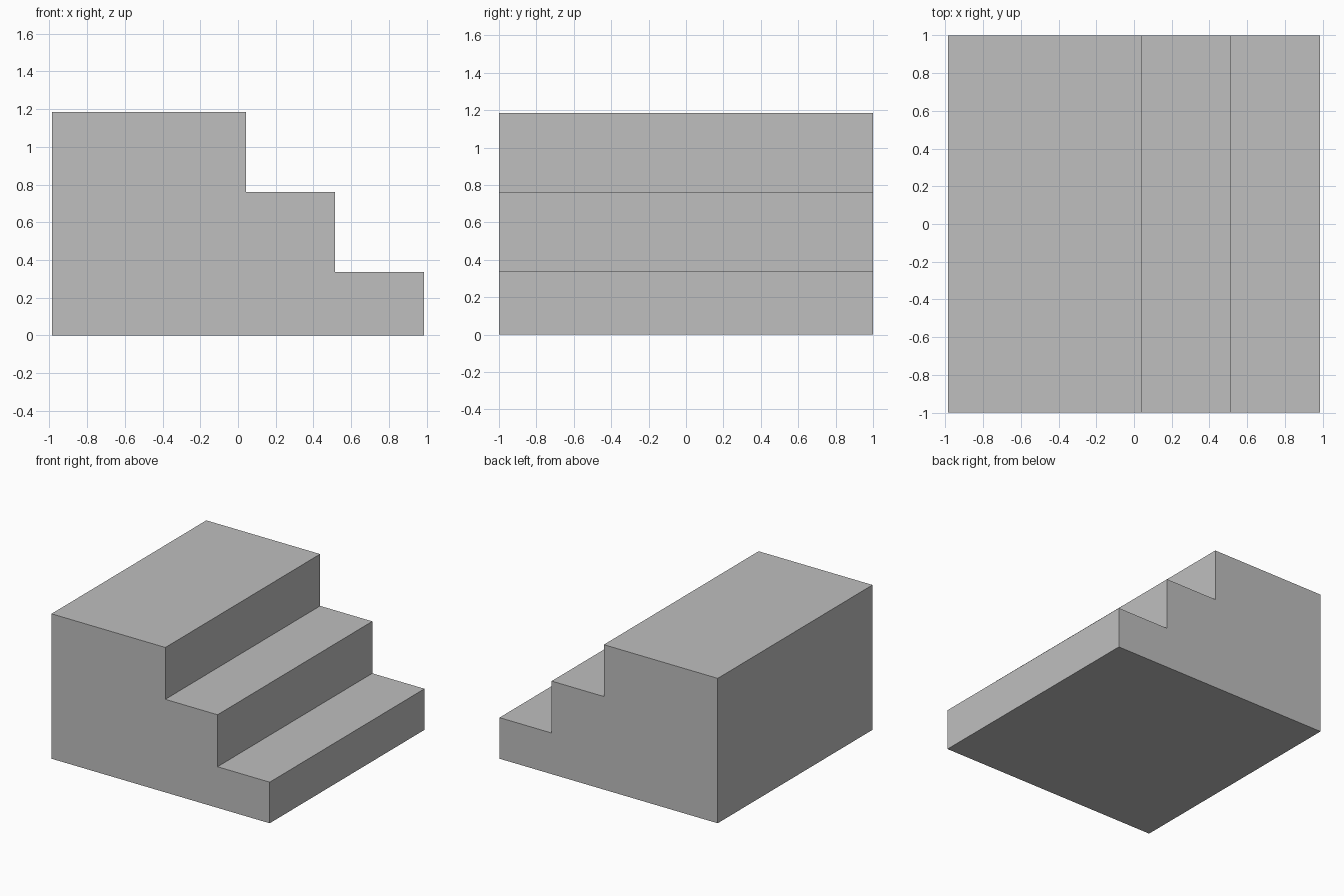
import bpy
import bmesh
from mathutils import Vector

default_cube = bpy.data.objects.get("Cube")
if default_cube:
    bpy.data.objects.remove(default_cube, do_unlink=True)

# Plain grey material
grey = bpy.data.materials.new("light_grey")
grey.use_nodes = True
colour = (0.52, 0.52, 0.52, 1)
grey.diffuse_color = colour
grey.node_tree.nodes["Principled BSDF"].inputs["Base Color"].default_value = colour

# Stepped side profile: (right edge of tread, tread height), lowest step first
HALF_WIDTH, HALF_DEPTH = 0.987, 1.0
steps = [(HALF_WIDTH, 0.336), (0.515, 0.761), (0.043, 1.185)]

profile = [(-HALF_WIDTH, 0), (HALF_WIDTH, 0)]
for i, (edge, height) in enumerate(steps):
    inner = steps[i + 1][0] if i + 1 < len(steps) else -HALF_WIDTH
    profile += [(edge, height), (inner, height)]

# Solid staircase block, extruded from front to back
bm = bmesh.new()
front = bm.faces.new([bm.verts.new((x, -HALF_DEPTH, z)) for x, z in profile])
extruded = bmesh.ops.extrude_face_region(bm, geom=[front], use_keep_orig=True)
back_verts = [v for v in extruded["geom"] if isinstance(v, bmesh.types.BMVert)]
bmesh.ops.translate(bm, verts=back_verts, vec=Vector((0, 2 * HALF_DEPTH, 0)))
bmesh.ops.recalc_face_normals(bm, faces=bm.faces)

mesh = bpy.data.meshes.new("stair_block")
bm.to_mesh(mesh)
bm.free()
mesh.materials.append(grey)
bpy.context.collection.objects.link(bpy.data.objects.new("stair_block", mesh))
